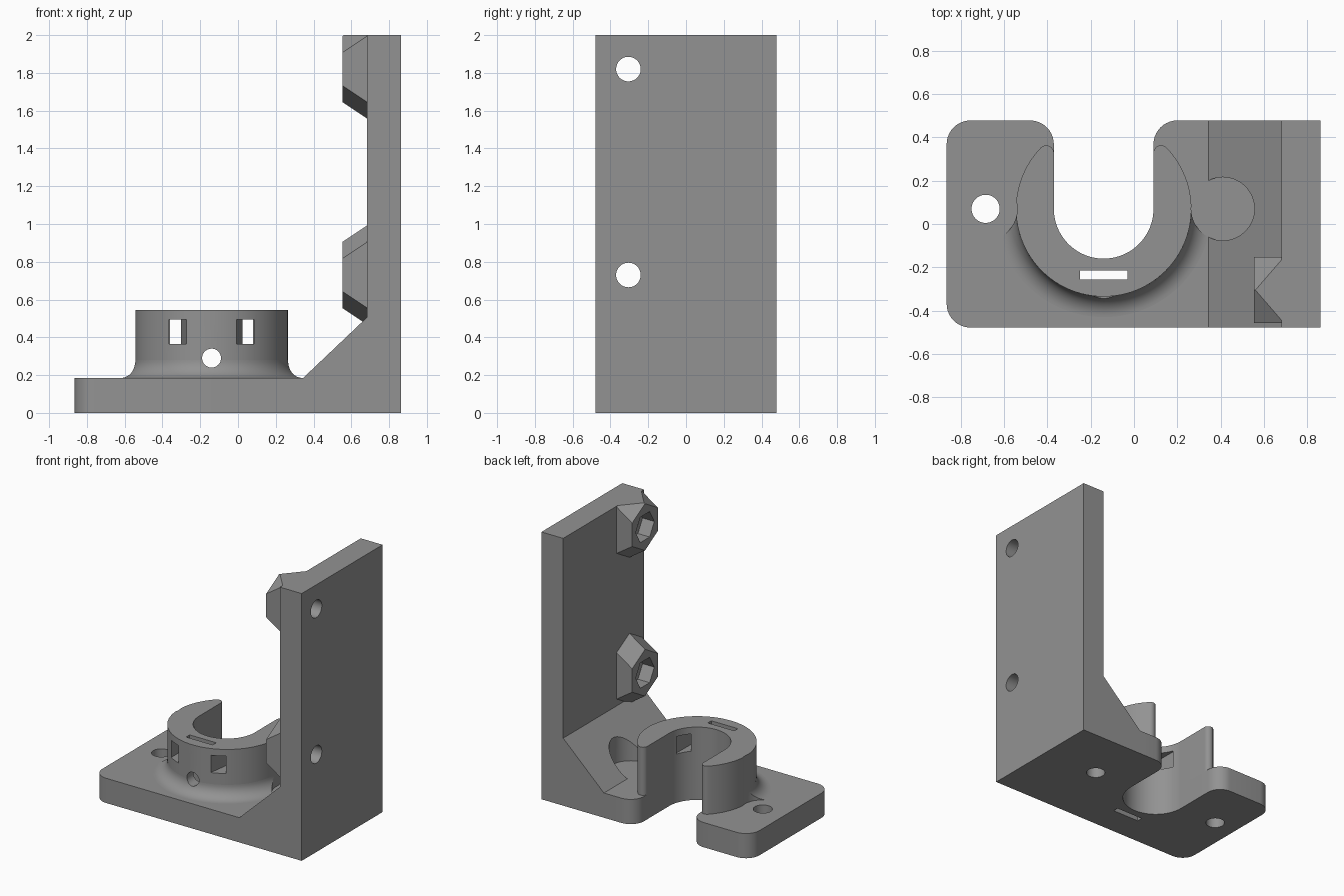
import bpy, bmesh, math
from mathutils import Vector, Matrix

if "Cube" in bpy.data.objects:
    bpy.data.objects.remove(bpy.data.objects["Cube"])

GREY = bpy.data.materials.new("grey plastic")
GREY.diffuse_color = (0.29, 0.29, 0.29, 1)
GREY.use_nodes = True
GREY.node_tree.nodes["Principled BSDF"].inputs["Base Color"].default_value = GREY.diffuse_color
CX, CY = -0.14, 0.07            # centre of the clamp
R_IN, R_OUT = 0.23, 0.405       # clamp radii
BASE_Z, HALF_Y = 0.185, 0.478


def arc(cx, cy, r, a0, a1, n):
    return [(cx + r * math.cos(math.radians(a0 + (a1 - a0) * i / n)),
             cy + r * math.sin(math.radians(a0 + (a1 - a0) * i / n))) for i in range(n + 1)]


def finish(name, bm):
    bmesh.ops.recalc_face_normals(bm, faces=bm.faces)
    me = bpy.data.meshes.new(name)
    bm.to_mesh(me)
    bm.free()
    me.materials.append(GREY)
    ob = bpy.data.objects.new(name, me)
    bpy.context.collection.objects.link(ob)
    return ob


def loft(name, bottom, top):
    """Solid between two matching loops of 3D points."""
    bm = bmesh.new()
    a = [bm.verts.new(p) for p in bottom]
    b = [bm.verts.new(p) for p in top]
    n = len(a)
    for i in range(n):
        bm.faces.new((a[i], a[(i + 1) % n], b[(i + 1) % n], b[i]))
    bm.faces.new(a[::-1])
    bm.faces.new(b)
    return finish(name, bm)


def prism(name, pts, z0, z1):
    return loft(name, [(x, y, z0) for x, y in pts], [(x, y, z1) for x, y in pts])


def box(name, x0, x1, y0, y1, z0, z1):
    return prism(name, [(x0, y0), (x1, y0), (x1, y1), (x0, y1)], z0, z1)


def rod(name, p, q, r, n=48, turn=0.0):
    """Cylinder or polygon bar along the line p-q."""
    p, q = Vector(p), Vector(q)
    rot = (q - p).to_track_quat('Z', 'Y').to_matrix()
    ring = [rot @ Vector((r * math.cos(turn + 2 * math.pi * i / n),
                          r * math.sin(turn + 2 * math.pi * i / n), 0)) for i in range(n)]
    return loft(name, [p + v for v in ring], [q + v for v in ring])


def boolean(target, others, op):
    for o in others:
        m = target.modifiers.new(op, 'BOOLEAN')
        m.operation, m.solver, m.object = op, 'EXACT', o
        bpy.context.view_layer.objects.active = target
        bpy.ops.object.modifier_apply(modifier=m.name)


# base plate with rounded corners and U-shaped slot
base_pts = [(0.3, -HALF_Y), (0.3, HALF_Y)]
base_pts += arc(CX + R_IN + 0.11, HALF_Y - 0.11, 0.11, 90, 180, 10)
base_pts += arc(CX, CY, R_IN, 0, -180, 40)
base_pts += arc(CX - R_IN - 0.11, HALF_Y - 0.11, 0.11, 0, 90, 10)
base_pts += arc(-0.755, HALF_Y - 0.11, 0.11, 90, 180, 10)
base_pts += arc(-0.755, -HALF_Y + 0.11, 0.11, 180, 270, 10)
base = prism("base_plate", base_pts, 0, BASE_Z)

# upright wall with sloped gusset
prof = [(0.3, 0), (0.862, 0), (0.862, 2), (0.682, 2), (0.682, 0.505), (0.345, BASE_Z), (0.3, BASE_Z)]
wall = loft("upright_wall", [(x, -HALF_Y, z) for x, z in prof], [(x, HALF_Y, z) for x, z in prof])

# open clamp ring with rounded tips
tip = 0.035
tx = R_IN + tip
ty = math.sqrt((R_OUT - tip) ** 2 - tx ** 2)
ta = math.degrees(math.atan2(ty, tx))
ring_pts = arc(CX, CY, R_OUT, 180 - ta, 360 + ta, 72)
ring_pts += arc(CX + tx, CY + ty, tip, ta, 180, 10)[1:]
ring_pts += arc(CX, CY, R_IN, 0, -180, 40)
ring_pts += arc(CX - tx, CY + ty, tip, 0, 180 - ta, 10)[:-1]
clamp = prism("clamp_ring", ring_pts, BASE_Z, 0.545)

# flared foot around the front of the clamp
f = 0.095
sec = [(0.38, BASE_Z + f), (0.38, BASE_Z)] + arc(R_OUT + f, BASE_Z + f, f, 270, 180, 12)
bm = bmesh.new()
vs = [bm.verts.new((CX - r, CY, z)) for r, z in sec]
face = bm.faces.new(vs)
bmesh.ops.spin(bm, geom=[face], cent=(CX, CY, 0), axis=(0, 0, 1), angle=math.pi, steps=56,
               use_duplicate=False)
if not any(len(fc.verts) == len(sec) and abs(fc.calc_center_median().x - (CX - 0.42)) < 0.04
           for fc in bm.faces):
    bm.faces.new(vs)
foot = finish("clamp_foot", bm)

# nut bosses: hexagons whose gabled ends flare toward the wall
BY, BOSS_Z, HR = -0.305, (0.73, 1.82), 0.175
bosses = []
for bz in BOSS_Z:
    loops = []
    for x, grow in ((0.553, 0), (0.682, 0.086)):
        loops.append([])
        for i in range(6):
            a = math.radians(30 + 60 * i)
            s = math.sin(a)
            loops[-1].append((x, BY + HR * math.cos(a), bz + HR * s + math.copysign(grow, s)))
    bosses.append(loft("nut_boss", *loops))

# cutters
holes = [rod("screw_hole", (x, CY, -0.1), (x, CY, 0.5), 0.065) for x in (-0.685, 0.41)]
heads = [rod("head_clearance", (x, CY, BASE_Z), (x, CY, 0.8), 0.146, 64) for x in (-0.685, 0.41)]
tie = box("tie_slot", -0.25, -0.03, -0.257, -0.215, -0.1, 0.7)
pin = rod("pin_hole", (CX, -0.6, 0.29), (CX, 0, 0.29), 0.05)
windows = []
for s in (-1, 1):
    inner, outer = CX + s * 0.145, CX + s * 0.229
    lean = s * 0.03
    pts = [(inner - lean, -0.45), (outer - lean * 0.2, -0.45), (outer, 0.0), (inner + lean, 0.0)]
    windows.append(prism("tie_window", pts, 0.365, 0.495))
bolts = [rod("bolt_hole", (0.4, BY, z), (1, BY, z), 0.065) for z in BOSS_Z]
nuts = [rod("nut_pocket", (0.5, BY, z), (0.65, BY, z), 0.11, 6, 0) for z in BOSS_Z]
top = box("top_trim", 0.4, 1, -0.6, 0.6, 2, 2.3)

boolean(base, holes[:1] + [tie], 'DIFFERENCE')
boolean(wall, holes[1:] + heads[1:] + bolts, 'DIFFERENCE')
boolean(clamp, heads + [tie, pin] + windows, 'DIFFERENCE')
boolean(foot, heads + [pin], 'DIFFERENCE')
for b, bolt, nut in zip(bosses, bolts, nuts):
    boolean(b, [top, nut, bolt], 'DIFFERENCE')

# remove cutters, smooth the curved parts
for o in holes + heads + [tie, pin, top] + windows + bolts + nuts:
    bpy.data.objects.remove(o)
bpy.ops.object.select_all(action='DESELECT')
for o in (base, wall, clamp, foot, *bosses):
    o.select_set(True)
bpy.context.view_layer.objects.active = base
bpy.ops.object.shade_smooth_by_angle(angle=math.radians(25))
